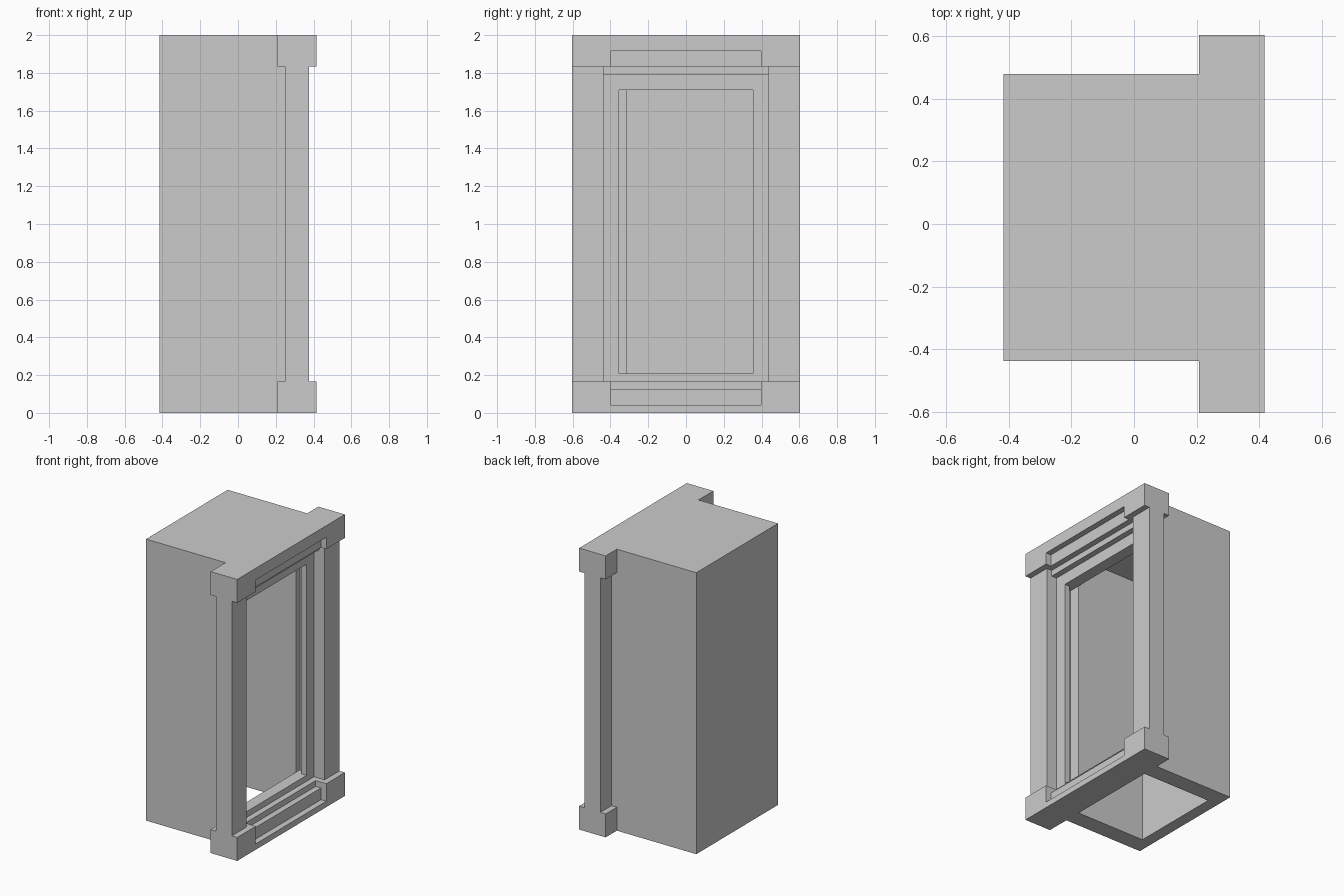
import bpy, bmesh

if "Cube" in bpy.data.objects:
    bpy.data.objects.remove(bpy.data.objects["Cube"])

U = 1 / 24  # modelling grid: 48 units = full height


def finish(name, bm):
    bmesh.ops.recalc_face_normals(bm, faces=bm.faces)
    me = bpy.data.meshes.new(name)
    bm.to_mesh(me)
    bm.free()
    ob = bpy.data.objects.new(name, me)
    bpy.context.collection.objects.link(ob)
    return ob


def prism(name, pts, axis, lo, hi):
    """Extrude a profile along y (x,z points) or z (x,y points)."""
    bm = bmesh.new()

    def place(p, t):
        c = (p[0], t, p[1]) if axis == 'y' else (p[0], p[1], t)
        return bm.verts.new([v * U for v in c])
    a = [place(p, lo) for p in pts]
    b = [place(p, hi) for p in pts]
    bm.faces.new(a)
    bm.faces.new(b)
    for i in range(len(pts)):
        j = (i + 1) % len(pts)
        bm.faces.new((a[i], a[j], b[j], b[i]))
    return finish(name, bm)


def box(name, x0, x1, y0, y1, z0, z1):
    return prism(name, [(x0, y0), (x1, y0), (x1, y1), (x0, y1)], 'z', z0, z1)


def ring(name, x0, x1, outer, inner):
    """Rectangular frame in the y-z plane; rectangles are y0, y1, z0, z1."""
    bm = bmesh.new()
    loops = []
    for x, r in ((x0, outer), (x1, outer), (x1, inner), (x0, inner)):
        c = [(r[0], r[2]), (r[1], r[2]), (r[1], r[3]), (r[0], r[3])]
        loops.append([bm.verts.new((x * U, y * U, z * U)) for y, z in c])
    for k in range(4):
        p, q = loops[k], loops[(k + 1) % 4]
        for i in range(4):
            j = (i + 1) % 4
            bm.faces.new((p[i], p[j], q[j], q[i]))
    return finish(name, bm)


# Hollow cabinet body, open at the front and below
prism("cabinet_walls", [(5, -10.5), (-10, -10.5), (-10, 11.5), (5, 11.5),
                        (5, 8.5), (-8, 8.5), (-8, -7.5), (5, -7.5)], 'z', 0, 46)
box("cabinet_roof", -10, 5, -10.5, 11.5, 46, 48)

# Grooved joint and inner door frame
ring("frame_joint", 5, 6, (-10.5, 11.5, 4, 44), (-9.5, 9.5, 5, 41))
ring("inner_frame", 6, 7, (-10.5, 10.5, 4, 44), (-8.5, 8.5, 5, 41))
box("lintel_step", 7, 8, -10.5, 10.5, 43, 44)

# Base and head beams: recessed middle with solid end blocks
prism("base_beam", [(5, 0), (10, 0), (10, 1), (9, 1), (9, 3), (8, 3), (8, 4), (5, 4)],
      'y', -9.5, 9.5)
prism("head_beam", [(5, 44), (9, 44), (9, 46), (10, 46), (10, 48), (5, 48)],
      'y', -9.5, 9.5)
for side, y0, y1 in (("left", -14.5, -9.5), ("right", 9.5, 14.5)):
    box("base_block_" + side, 5, 10, y0, y1, 0, 4)
    box("head_block_" + side, 5, 10, y0, y1, 44, 48)

# Front posts
for side, y0, y1 in (("left", -14.5, -10.5), ("right", 10.5, 14.5)):
    box("post_" + side, 6, 9, y0, y1, 4, 44)
